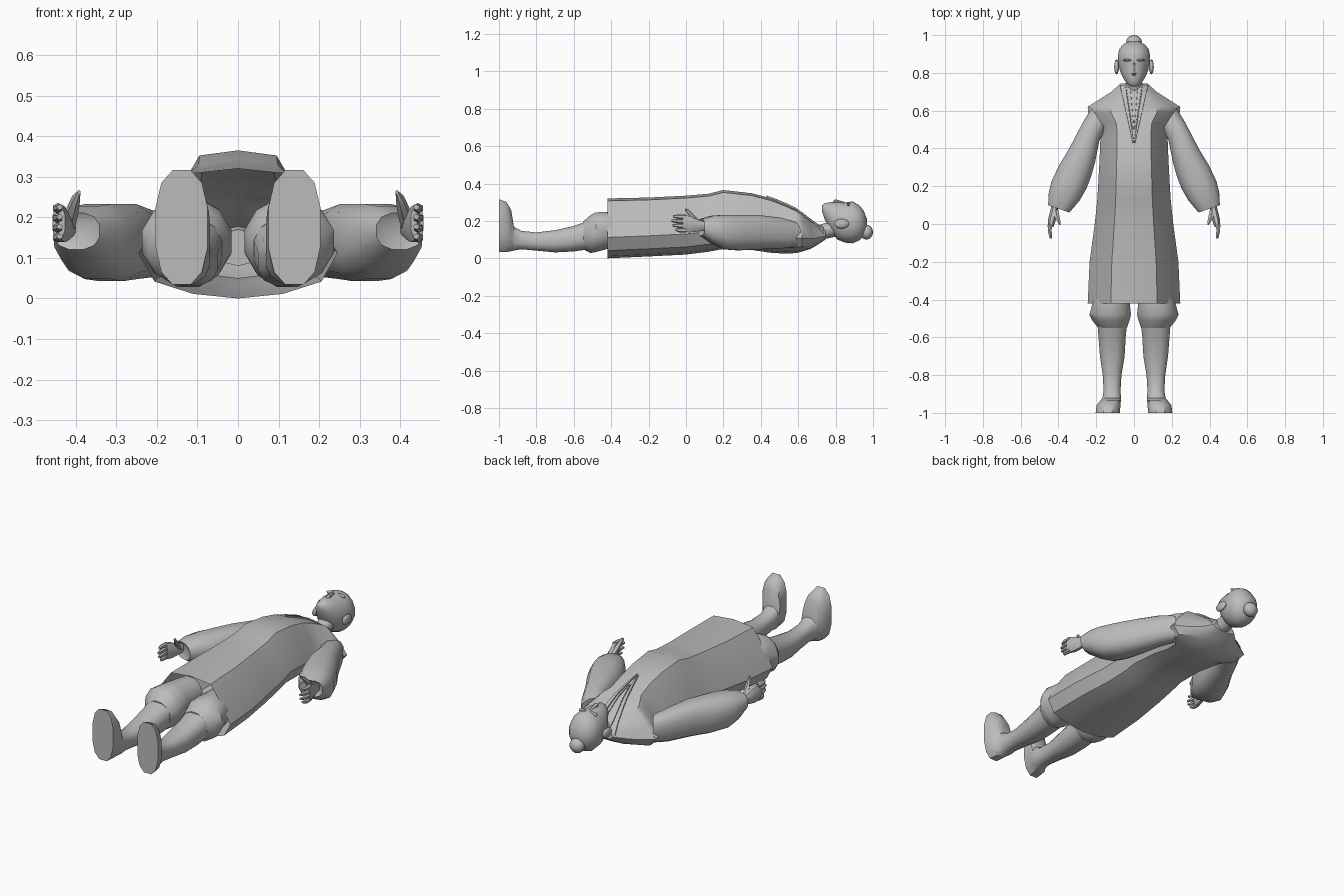
import bpy, bmesh, math
from mathutils import Vector
from mathutils.bvhtree import BVHTree

if "Cube" in bpy.data.objects:
    bpy.data.objects.remove(bpy.data.objects["Cube"])

grey = bpy.data.materials.new("plain grey")
grey.diffuse_color = (0.5, 0.5, 0.5, 1)
grey.use_nodes = True
grey.node_tree.nodes["Principled BSDF"].inputs["Base Color"].default_value = grey.diffuse_color


def finish(name, bm, mirror=False, angle=40):
    bmesh.ops.recalc_face_normals(bm, faces=bm.faces)
    me = bpy.data.meshes.new(name)
    bm.to_mesh(me)
    bm.free()
    ob = bpy.data.objects.new(name, me)
    bpy.context.collection.objects.link(ob)
    me.materials.append(grey)
    if mirror:
        ob.modifiers.new("mirror", 'MIRROR')
    bpy.ops.object.select_all(action='DESELECT')
    ob.select_set(True)
    bpy.context.view_layer.objects.active = ob
    bpy.ops.object.shade_smooth_by_angle(angle=math.radians(angle))
    return ob


def ellipse(n, p=1.0):
    """Unit outline; p below 1 makes it squarer."""
    out = []
    for i in range(n):
        a = 2 * math.pi * (i + 0.5) / n
        c, s = math.cos(a), math.sin(a)
        out.append((math.copysign(abs(c) ** p, c), math.copysign(abs(s) ** p, s)))
    return out


def loft(name, sections, outline, caps=(True, True), mirror=False, angle=40):
    """Each section: x0, y0, x1, y1 (its two sides), low z, high z."""
    bm = bmesh.new()
    rings = []
    for x0, y0, x1, y1, zb, zt in sections:
        rings.append([bm.verts.new(((x0 + x1) / 2 + u * (x1 - x0) / 2,
                                    (y0 + y1) / 2 + u * (y1 - y0) / 2,
                                    (zb + zt) / 2 + v * (zt - zb) / 2)) for u, v in outline])
    n = len(outline)
    for a, b in zip(rings, rings[1:]):
        for i in range(n):
            bm.faces.new((a[i], a[(i + 1) % n], b[(i + 1) % n], b[i]))
    for use, ring in zip(caps, (rings[0], rings[-1])):
        if use:
            bm.faces.new(ring)
    return finish(name, bm, mirror, angle)


def straight(rows):
    """Sections square to y, centred on x = 0: y, half width, low z, high z."""
    return [(-w, y, w, y, zb, zt) for y, w, zb, zt in rows]


def across(rows):
    """Sections square to y: y, x0, x1, low z, high z."""
    return [(x0, y, x1, y, zb, zt) for y, x0, x1, zb, zt in rows]


def blob(name, centre, size, mirror=False):
    bm = bmesh.new()
    bmesh.ops.create_uvsphere(bm, u_segments=12, v_segments=8, radius=1)
    for v in bm.verts:
        v.co = Vector(centre) + Vector([a * b for a, b in zip(v.co, size)])
    return finish(name, bm, mirror)


# robe: long open-bottomed shell, wide near the back, narrower at the front
half = [(0, 1), (.5, .92), (.8, .3), (1, -.3), (.84, -.74), (.45, -.93), (0, -1)]
robe_outline = half + [(-u, v) for u, v in half[-2:0:-1]]
robe = loft("robe", straight([
    (-.42, .245, .0, .32), (-.2, .235, .01, .325), (0, .208, .02, .335),
    (.12, .195, .035, .345), (.2, .19, .05, .365), (.35, .182, .045, .348),
    (.45, .178, .03, .322), (.53, .185, .025, .29), (.59, .243, .028, .262),
    (.62, .245, .036, .24), (.665, .175, .05, .205), (.70, .12, .07, .18),
    (.745, .07, .10, .16)]), robe_outline, caps=(False, True), angle=35)

# collar bands laid on the chest, forming a V
bm = bmesh.new()
bm.from_mesh(robe.data)
tree = BVHTree.FromBMesh(bm)
bm.free()


def band(name, x_in, x_out, y_low, y_top, lift):
    bm = bmesh.new()
    pairs = []
    for i in range(9):
        t = i / 8
        y = y_low + (y_top - y_low) * t
        row = []
        for x, h in ((x_in * t, .001), (x_in * t + .001, lift), (x_out * t + .006, lift),
                     (x_out * t + .007, .001)):
            hit = tree.ray_cast(Vector((x, y, 1)), Vector((0, 0, -1)))[0]
            row.append(bm.verts.new((x, y, hit.z + h)))
        pairs.append(row)
    for a, b in zip(pairs, pairs[1:]):
        for j in range(3):
            bm.faces.new((a[j], a[j + 1], b[j + 1], b[j]))
    finish(name, bm, True, 30)


band("collar_outer", .045, .068, .43, .735, .009)
band("collar_inner", .02, .036, .50, .735, .006)

# sleeves: ballooning, gathered at the cuff
loft("sleeve", [
    (.15, .50, .225, .615, .06, .20), (.182, .44, .272, .54, .05, .22),
    (.203, .33, .345, .40, .045, .235), (.225, .25, .40, .31, .04, .235),
    (.25, .185, .44, .225, .045, .235), (.285, .125, .455, .16, .075, .23),
    (.34, .06, .456, .10, .12, .212), (.36, .075, .44, .105, .135, .20)],
    ellipse(12, .8), mirror=True)

# hands: palm, four fingers, thumb
loft("palm", across([
    (.11, .395, .435, .15, .195), (.06, .405, .448, .14, .21),
    (.02, .412, .458, .135, .23), (-.015, .425, .458, .14, .235)]),
    ellipse(8), mirror=True)
for k, tip in enumerate((-.055, -.072, -.078, -.07)):
    z = .150 + .024 * k
    loft("finger_%d" % (k + 1), across([
        (.0, .43, .457, z - .012, z + .013), (-.035, .435, .458, z - .012, z + .012),
        (tip, .432, .447, z - .004, z + .01)]), ellipse(6), mirror=True)
loft("thumb", across([
    (.075, .40, .43, .165, .20), (.04, .392, .424, .195, .235),
    (.015, .388, .41, .23, .26), (-.005, .388, .396, .255, .268)]),
    ellipse(6), mirror=True)

# trousers and boots
loft("trouser_leg", across([
    (-.28, .02, .19, .06, .24), (-.41, .02, .22, .05, .25), (-.48, .012, .24, .03, .25),
    (-.51, .02, .225, .025, .235), (-.55, .035, .192, .045, .20)]),
    ellipse(12), mirror=True)
loft("boot", across([
    (-.53, .035, .195, .045, .20), (-.60, .042, .19, .035, .175), (-.70, .048, .182, .03, .152),
    (-.80, .065, .167, .04, .14), (-.88, .07, .162, .047, .148), (-.92, .068, .168, .04, .17),
    (-.935, .068, .18, .035, .262), (-.96, .07, .20, .03, .305), (-1, .073, .205, .03, .32)]),
    ellipse(12, .8), mirror=True)

# neck and head
loft("neck", straight([(.68, .06, .08, .17), (.75, .045, .105, .19), (.82, .045, .12, .23)]),
     ellipse(10))
loft("head", straight([
    (.727, .016, .25, .283), (.745, .04, .20, .296), (.775, .06, .14, .30),
    (.81, .076, .10, .302), (.85, .085, .084, .298), (.89, .088, .08, .304),
    (.925, .08, .095, .285), (.95, .06, .12, .255), (.967, .025, .16, .21)]),
    ellipse(14), angle=60)
blob("hair_bun", (0, .965, .14), (.042, .035, .04))
blob("ear", (.092, .832, .185), (.013, .04, .026), True)

# nose and brows
loft("nose", straight([(.785, .006, .28, .302), (.797, .015, .28, .316),
                       (.83, .009, .28, .307), (.86, .006, .28, .298)]), ellipse(6))
blob("brow", (.032, .868, .288), (.026, .007, .012), True)
